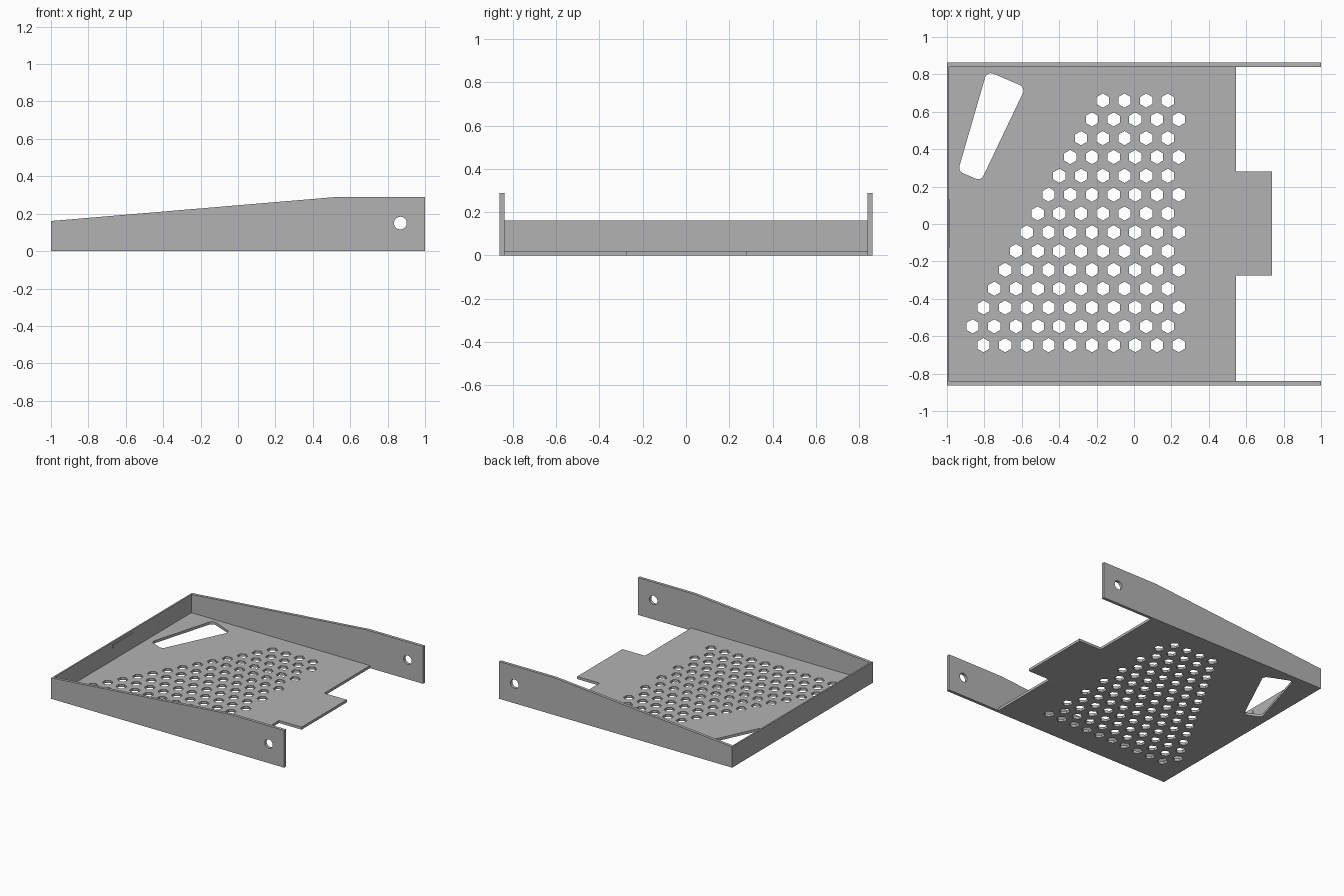
import bpy, math
from mathutils import Vector

if "Cube" in bpy.data.objects:
    bpy.data.objects.remove(bpy.data.objects["Cube"])

steel = bpy.data.materials.new("grey_steel")
steel.diffuse_color = (0.45, 0.45, 0.45, 1)
steel.use_nodes = True
steel.node_tree.nodes["Principled BSDF"].inputs["Base Color"].default_value = steel.diffuse_color


def ngon(cx, cy, r, n, phase=0.0):
    return [(cx + r * math.cos(phase + 2 * math.pi * i / n),
             cy + r * math.sin(phase + 2 * math.pi * i / n)) for i in range(n)]


def rounded(points, r, steps=6):
    """Round each corner of a convex polygon with an arc of radius r."""
    out = []
    for i, p in enumerate(points):
        p = Vector(p)
        a = (Vector(points[i - 1]) - p).normalized()
        b = (Vector(points[(i + 1) % len(points)]) - p).normalized()
        half = a.angle(b) / 2
        centre = p + (a + b).normalized() * (r / math.sin(half))
        start = p + a * (r / math.tan(half)) - centre
        end = p + b * (r / math.tan(half)) - centre
        for k in range(steps + 1):
            t = k / steps
            d = (start * (1 - t) + end * t).normalized() * r
            out.append(tuple(centre + d))
    return out


def plate(name, loops, thickness, location, rotation=(0, 0, 0)):
    """Flat sheet from an outline and hole loops, centred on its thickness."""
    curve = bpy.data.curves.new(name, 'CURVE')
    curve.dimensions = '2D'
    curve.fill_mode = 'BOTH'
    curve.extrude = thickness / 2
    for loop in loops:
        s = curve.splines.new('POLY')
        s.points.add(len(loop) - 1)
        for pt, (x, y) in zip(s.points, loop):
            pt.co = (x, y, 0, 1)
        s.use_cyclic_u = True
    obj = bpy.data.objects.new(name, curve)
    bpy.context.collection.objects.link(obj)
    obj.location, obj.rotation_euler = location, rotation
    bpy.ops.object.select_all(action='DESELECT')
    obj.select_set(True)
    bpy.context.view_layer.objects.active = obj
    bpy.ops.object.convert(target='MESH')
    obj = bpy.context.object
    obj.data.materials.clear()
    obj.data.materials.append(steel)
    bpy.ops.object.shade_smooth_by_angle(angle=math.radians(30))
    return obj


def box(name, lo, hi):
    outline = [(lo[0], lo[1]), (hi[0], lo[1]), (hi[0], hi[1]), (lo[0], hi[1])]
    return plate(name, [outline], hi[2] - lo[2], (0, 0, (lo[2] + hi[2]) / 2))


W, INNER, FLOOR = 0.863, 0.84, 0.02

# Floor with rear tab, staggered hexagon vents and a slanted slot
outline = [(-1, -INNER), (0.545, -INNER), (0.545, -0.275), (0.738, -0.275),
           (0.738, 0.28), (0.545, 0.28), (0.545, INNER), (-1, INNER)]
slot = rounded([(-0.786, 0.818), (-0.58, 0.73), (-0.818, 0.23), (-0.941, 0.283)], 0.032)
vents = []
for row in range(14):
    right = 0.181 if row % 2 == 0 else 0.239
    for i in range(min(10, 4 + (row + 1) // 2)):
        vents.append(ngon(right - 0.116 * i, 0.66 - 0.1006 * row, 0.038, 6, math.pi / 2))
plate("floor", [outline, slot] + vents, FLOOR, (0, 0, FLOOR / 2))

# Tapered side walls with a pivot hole
profile = [(-1, 0), (1, 0), (1, 0.289), (0.52, 0.289), (-1, 0.161)]
for side, name in ((-1, "front_side_wall"), (1, "back_side_wall")):
    plate(name, [profile, ngon(0.868, 0.15, 0.034, 32)], W - INNER,
          (0, side * (W + INNER) / 2, 0), (math.pi / 2, 0, 0))

# Low end wall with a slim raised strip on its inside
box("end_wall", (-1, -INNER, FLOOR), (-0.988, INNER, 0.161))
box("end_wall_strip", (-0.988, -0.125, 0.115), (-0.983, 0.13, 0.14))
